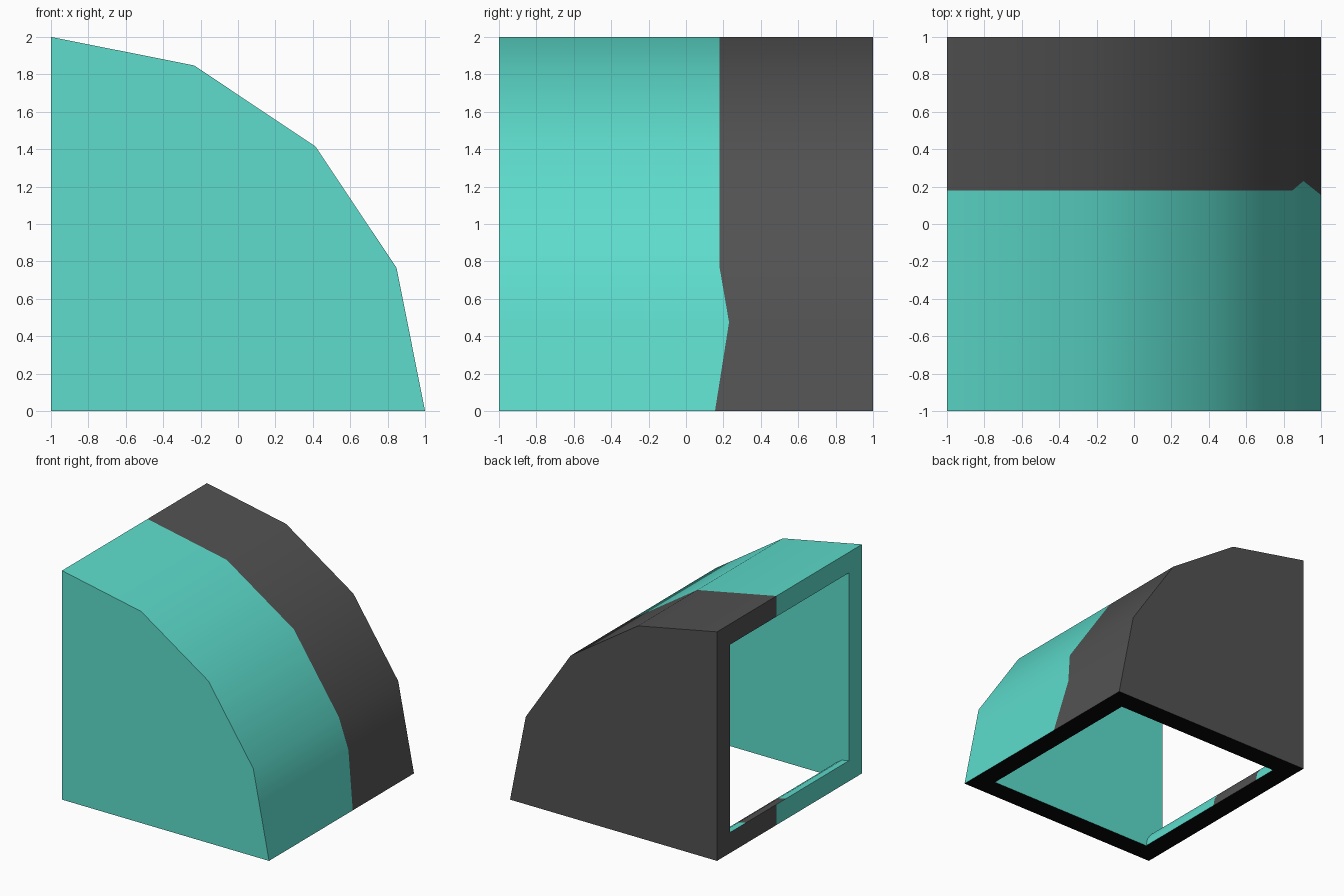
import bpy, bmesh, math
from mathutils import Vector

if "Cube" in bpy.data.objects:
    bpy.data.objects.remove(bpy.data.objects["Cube"])

# colours
def material(name, rgb):
    m = bpy.data.materials.new(name)
    m.diffuse_color = (*rgb, 1)
    m.use_nodes = True
    m.node_tree.nodes["Principled BSDF"].inputs["Base Color"].default_value = m.diffuse_color
    return m

MATS = [material("teal", (0.109, 0.716, 0.604)),
        material("dark_grey", (0.084, 0.084, 0.084)),
        material("black", (0.002, 0.002, 0.002))]
TEAL, GREY, BLACK = 0, 1, 2

R, W, S = 2.0, 0.18, 4            # bend radius, wall thickness, bend segments
STEPS = [0, 0.62, 1, 2, 3, 4]     # 0.62 is the kink of the paint line
LINE = [0.155, 0.23, 0.18, 0.18, 0.18, 0.18]

def point(r, y, t):
    """Point on the faceted quarter bend about the corner x=-1, z=0."""
    def corner(i):
        a = i * math.pi / 2 / S
        return Vector((-1 + r * math.cos(a), y, r * math.sin(a)))
    i = min(int(t), S - 1)
    return corner(i).lerp(corner(i + 1), t - i)

class Part:
    def __init__(self, name):
        self.name, self.bm, self.cache = name, bmesh.new(), {}

    def vert(self, p):
        key = tuple(round(c, 4) for c in p)
        if key not in self.cache:
            self.cache[key] = self.bm.verts.new(p)
        return self.cache[key]

    def face(self, pts, facing, mat):
        vs = list(dict.fromkeys(self.vert(p) for p in pts))
        f = self.bm.faces.new(vs)
        f.normal_update()
        if f.normal.dot(Vector(facing)) < 0:
            f.normal_flip()
        f.material_index = mat

    def arc(self, r, bands, sign):
        """Curved surface; bands = (y0 list, y1 list, colour)."""
        for lo, hi, mat in bands:
            for k in range(len(STEPS) - 1):
                a, b = STEPS[k], STEPS[k + 1]
                out = (point(1, 0, (a + b) / 2) - Vector((-1, 0, 0))) * sign
                self.face([point(r, lo[k], a), point(r, hi[k], a),
                           point(r, hi[k + 1], b), point(r, lo[k + 1], b)], out, mat)

    def side(self, r0, r1, y, sign, mat):
        for a, b in zip(STEPS, STEPS[1:]):
            self.face([point(r0, y, a), point(r1, y, a),
                       point(r1, y, b), point(r0, y, b)], (0, sign, 0), mat)

    def rim(self, t, line, facing, colours):
        """Square frame around an open end of the duct."""
        rs, ys = [0, W, R - W, R], [-1, -1 + W, line, 1 - W, 1]
        for i in range(3):
            for j in range(4):
                if i == 1 and j in (1, 2):
                    continue
                self.face([point(rs[i], ys[j], t), point(rs[i + 1], ys[j], t),
                           point(rs[i + 1], ys[j + 1], t), point(rs[i], ys[j + 1], t)],
                          facing, colours[j > 1])

    def finish(self):
        me = bpy.data.meshes.new(self.name)
        self.bm.to_mesh(me)
        self.bm.free()
        for m in MATS:
            me.materials.append(m)
        ob = bpy.data.objects.new(self.name, me)
        bpy.context.collection.objects.link(ob)
        bpy.ops.object.select_all(action='DESELECT')
        ob.select_set(True)
        bpy.context.view_layer.objects.active = ob
        bpy.ops.object.shade_smooth_by_angle(angle=math.radians(35))

def flat(y):
    return [y] * len(STEPS)

# outer skin of the duct with both end rims
shell = Part("duct_shell")
shell.arc(R, [(flat(-1), LINE, TEAL), (LINE, flat(1), GREY)], 1)
shell.side(0, R, -1, -1, TEAL)
shell.side(0, R, 1, 1, GREY)
shell.rim(0, LINE[0], (0, 0, -1), (BLACK, BLACK))
shell.rim(S, LINE[-1], (-1, 0, 0), (TEAL, GREY))
shell.finish()

# inner lining: two side walls, the outer bend and the small rounded inner bend
lining = Part("duct_lining")
bands = [(flat(-1 + W), flat(0.05), TEAL), (flat(0.05), flat(0.6), GREY),
         (flat(0.6), flat(1 - W), TEAL)]
lining.arc(R - W, bands, -1)
lining.arc(W, bands, 1)
lining.side(W, R - W, -1 + W, 1, TEAL)
lining.side(W, R - W, 1 - W, -1, TEAL)
lining.finish()
